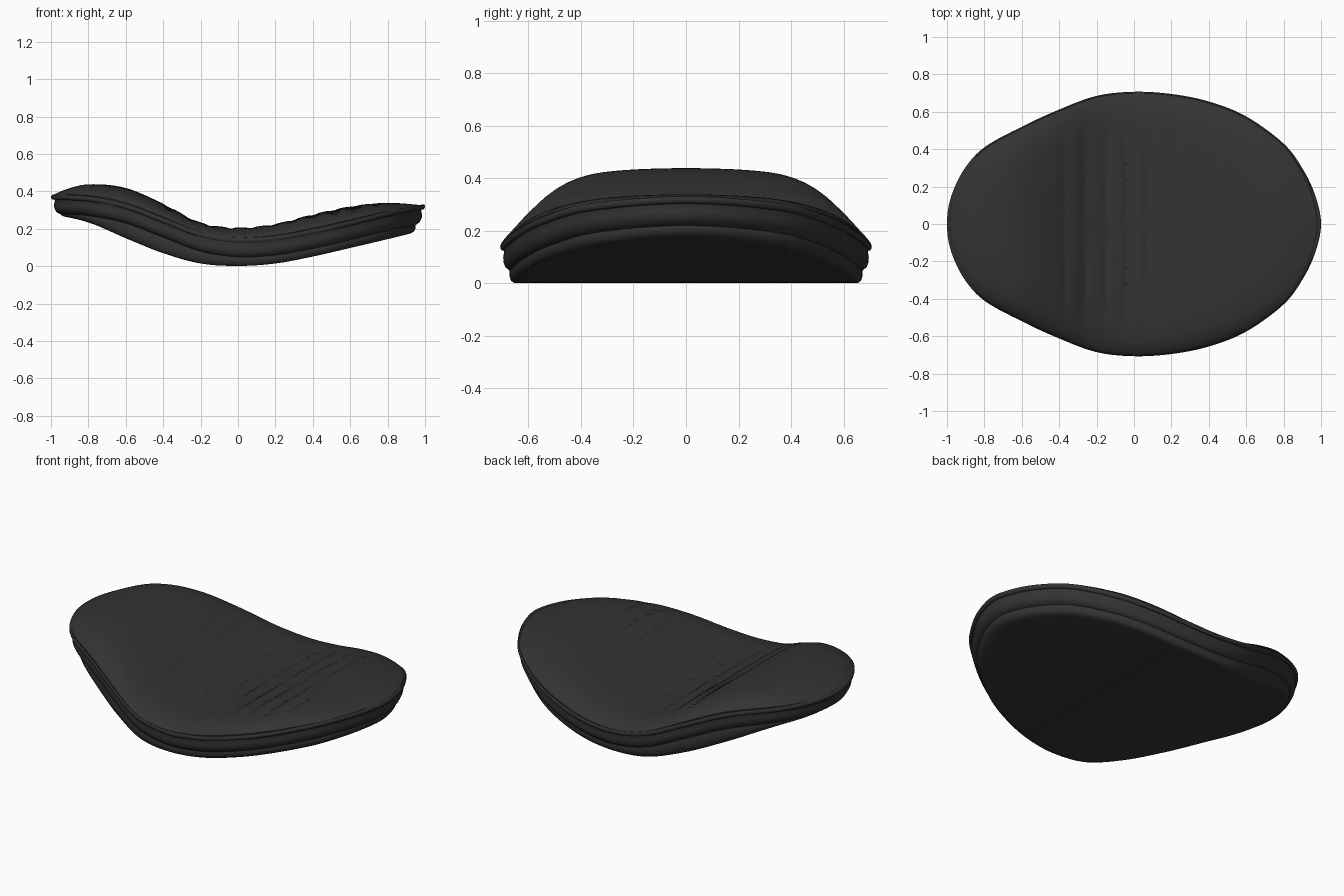
import bpy, bmesh, math

if "Cube" in bpy.data.objects:
    bpy.data.objects.remove(bpy.data.objects["Cube"])

N = 168  # points round the seat


def curve(pts):
    """Smooth 1D function through (x, z) points."""
    def f(x):
        x = min(max(x, pts[0][0]), pts[-1][0])
        i = max(k for k in range(len(pts) - 1) if pts[k][0] <= x)

        def slope(k):
            a, b = pts[max(k - 1, 0)], pts[min(k + 1, len(pts) - 1)]
            return (b[1] - a[1]) / (b[0] - a[0])
        (x0, z0), (x1, z1) = pts[i], pts[i + 1]
        h = x1 - x0
        t = (x - x0) / h
        return (z0 * (2 * t**3 - 3 * t**2 + 1) + h * slope(i) * (t**3 - 2 * t**2 + t)
                + z1 * (3 * t**2 - 2 * t**3) + h * slope(i + 1) * (t**3 - t**2))
    return f


# Side-view curves: welt line, crown and underside
welt_z = curve([(-1, .37), (-.8, .36), (-.6, .32), (-.4, .245), (-.2, .17), (0, .14),
                (.2, .15), (.4, .185), (.6, .23), (.8, .28), (1, .32)])
crown_z = curve([(-1, .42), (-.9, .442), (-.8, .45), (-.6, .42), (-.4, .335), (-.2, .235), (0, .207),
                 (.2, .228), (.4, .278), (.6, .322), (.8, .348), (1, .35)])
under_z = curve([(-1, .28), (-.8, .235), (-.6, .15), (-.4, .07), (-.2, .015), (0, .002),
                 (.2, .015), (.4, .052), (.6, .098), (.8, .145), (1, .195)])

# Plan outline: half, mirrored, then resampled evenly
half = [(1, 0), (.97, .15), (.905, .29), (.8, .43), (.6, .575), (.4, .655), (.2, .695), (0, .707),
        (-.2, .685), (-.4, .612), (-.6, .52), (-.8, .41), (-.91, .29), (-.98, .14), (-1, 0)]
loop = half + [(x, -y) for x, y in half[-2:0:-1]]
fine = []
for i in range(len(loop)):
    p = [loop[(i + k) % len(loop)] for k in (-1, 0, 1, 2)]
    for j in range(20):
        t = j / 20
        fine.append([.5 * (2 * p[1][a] + (p[2][a] - p[0][a]) * t
                           + (2 * p[0][a] - 5 * p[1][a] + 4 * p[2][a] - p[3][a]) * t * t
                           + (3 * p[1][a] - p[0][a] - 3 * p[2][a] + p[3][a]) * t**3) for a in (0, 1)])
dist = [0]
for i in range(len(fine)):
    dist.append(dist[-1] + math.dist(fine[i], fine[(i + 1) % len(fine)]))
outline, k = [], 0
for i in range(N):
    d = dist[-1] * i / N
    while dist[k + 1] <= d:
        k += 1
    t = (d - dist[k]) / (dist[k + 1] - dist[k])
    a, b = fine[k], fine[(k + 1) % len(fine)]
    outline.append((a[0] + (b[0] - a[0]) * t, a[1] + (b[1] - a[1]) * t))

vinyl = bpy.data.materials.new("black vinyl")
vinyl.diffuse_color = (.033, .033, .033, 1)
vinyl.use_nodes = True
vinyl.node_tree.nodes["Principled BSDF"].inputs["Base Color"].default_value = vinyl.diffuse_color


def build(name, rings, closed=False):
    """Skin a list of (scale, height function) rings."""
    bm = bmesh.new()
    rows = []
    for s, zf in rings:
        if s == 0:
            v = bm.verts.new((0, 0, zf(0, 0)))
            rows.append([v] * N)
        else:
            rows.append([bm.verts.new((x * s, y * s, zf(x * s, y * s))) for x, y in outline])
    pairs = list(zip(rows, rows[1:])) + ([(rows[-1], rows[0])] if closed else [])
    for a, b in pairs:
        for i in range(N):
            j = (i + 1) % N
            bm.faces.new(list(dict.fromkeys((a[i], a[j], b[j], b[i]))))
    bmesh.ops.recalc_face_normals(bm, faces=bm.faces)
    me = bpy.data.meshes.new(name)
    bm.to_mesh(me)
    bm.free()
    ob = bpy.data.objects.new(name, me)
    me.materials.append(vinyl)
    bpy.context.collection.objects.link(ob)
    bpy.context.view_layer.objects.active = ob
    ob.select_set(True)
    bpy.ops.object.shade_smooth_by_angle(angle=math.radians(45))
    ob.select_set(False)


def ribs(x, y):
    """Shallow cross pleats fading out at the sides and ends."""
    fade = min(1, max(0, (.56 - abs(y)) / .1)) * min(1, max(0, (x + .48) / .1)) * min(1, max(0, (.75 - x) / .2))
    return -.012 * fade * (1 - abs(math.sin(math.pi * (x + .04) / .11)))**2


def top(s):
    dome = (1 - s**7)**.6
    return lambda x, y: welt_z(x) + (crown_z(x) - welt_z(x)) * dome + ribs(x, y)


def below(d):
    return lambda x, y: welt_z(x) - d


# Padded cushion: domed top, side band and tucked lower edge
scales = [i / 44 for i in range(43)] + [.972, .982, .989]
build("cushion", [(s, top(s)) for s in scales]
      + [(.985, below(.008)), (.979, below(.02)), (.984, below(.04)), (.982, below(.06)),
         (.972, below(.078)), (.95, below(.09)), (.9, below(.09))])

# Welt piping round the rim
build("piping", [(.988 + .012 * math.cos(a), below(-.014 * math.sin(a)))
                 for a in [math.tau * i / 10 for i in range(10)]], closed=True)


# Base pan with curved underside
def pan(t):
    return lambda x, y: under_z(x) + t * (welt_z(x) - .075 - under_z(x))


build("base_pan", [(.94, pan(1)), (.95, pan(.7)), (.95, pan(.4)), (.942, pan(.12)), (.925, pan(0))]
      + [(i / 20, pan(0)) for i in range(18, -1, -1)])
